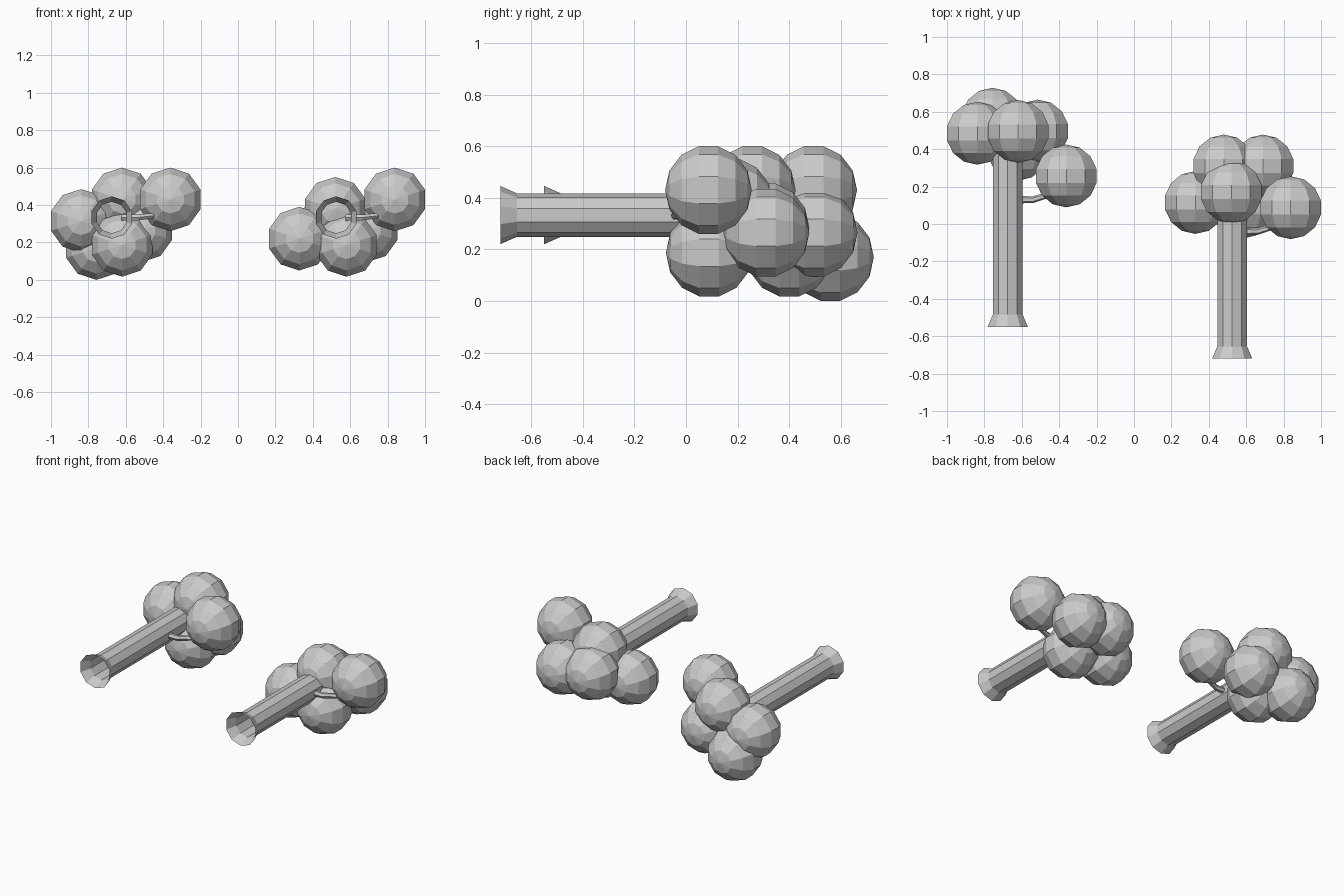
import bpy, bmesh, math
from mathutils import Vector, Matrix

if "Cube" in bpy.data.objects:
    bpy.data.objects.remove(bpy.data.objects["Cube"])


def finish(bm, name):
    me = bpy.data.meshes.new(name)
    bm.to_mesh(me)
    bm.free()
    ob = bpy.data.objects.new(name, me)
    bpy.context.collection.objects.link(ob)
    return ob


def loft(name, rings, cap=False):
    """Skin a list of equal-sized point rings."""
    bm = bmesh.new()
    loops = [[bm.verts.new(p) for p in r] for r in rings]
    n = len(loops[0])
    for a, b in zip(loops, loops[1:]):
        for i in range(n):
            j = (i + 1) % n
            bm.faces.new((a[i], a[j], b[j], b[i]))
    if cap:
        bm.faces.new(loops[0])
        bm.faces.new(loops[-1])
    bmesh.ops.recalc_face_normals(bm, faces=bm.faces)
    return finish(bm, name)


def trunk(name, x, y, z):
    # open ten-sided tube with a flared foot
    profile = [(0, 0.113), (0.065, 0.084), (0.95, 0.084)]
    loft(name, [[(x + r * math.sin(math.tau * i / 10), y + d,
                  z + r * math.cos(math.tau * i / 10)) for i in range(10)]
                for d, r in profile])


def branch(name, x, y, z):
    # thin bent limb reaching the outer leaf ball
    path = [(0.05, 0.68, 0), (0.135, 0.68, 0), (0.215, 0.705, 0.01), (0.31, 0.79, 0.07)]
    pts = [Vector(p) + Vector((x, y, z)) for p in path]
    rings = []
    for k, p in enumerate(pts):
        t = (pts[min(k + 1, 3)] - pts[max(k - 1, 0)]).normalized()
        u = t.cross(Vector((0, 0, 1))).normalized()
        v = u.cross(t)
        r = 0.02 - 0.002 * k
        rings.append([p + r * (u * math.cos(math.tau * i / 6) + v * math.sin(math.tau * i / 6))
                      for i in range(6)])
    loft(name, rings, cap=True)


def leaf_ball(name, loc):
    # faceted ball with its poles along y and a vertex line on top
    bm = bmesh.new()
    bmesh.ops.create_uvsphere(bm, u_segments=10, v_segments=7, radius=1)
    rad = max(math.hypot(v.co.x, v.co.y) for v in bm.verts)
    a = max(bm.verts, key=lambda v: math.hypot(v.co.x, v.co.y)).co
    m = (Matrix.Translation(loc) @ Matrix.Rotation(math.radians(90), 4, 'X')
         @ Matrix.Diagonal((0.17 / rad, 0.17 / rad, 0.168, 1))
         @ Matrix.Rotation(math.pi / 2 - math.atan2(a.y, a.x), 4, 'Z'))
    bmesh.ops.transform(bm, matrix=m, verts=bm.verts)
    finish(bm, name)


# Two felled trees lying along y: base point and leaf ball centres
trees = {
    "left": ((-0.675, -0.55, 0.333),
             [(-0.362, 0.257, 0.43), (-0.62, 0.495, 0.43), (-0.838, 0.485, 0.315),
              (-0.757, 0.56, 0.17), (-0.62, 0.40, 0.187), (-0.515, 0.497, 0.265)]),
    "right": ((0.525, -0.72, 0.333),
              [(0.838, 0.087, 0.43), (0.52, 0.17, 0.38), (0.328, 0.115, 0.22),
               (0.58, 0.09, 0.187), (0.69, 0.31, 0.265), (0.48, 0.31, 0.285)]),
}
for side, (base, balls) in trees.items():
    trunk(side + "_trunk", *base)
    branch(side + "_branch", *base)
    for k, c in enumerate(balls):
        leaf_ball(f"{side}_leaf_ball_{k + 1}", c)
